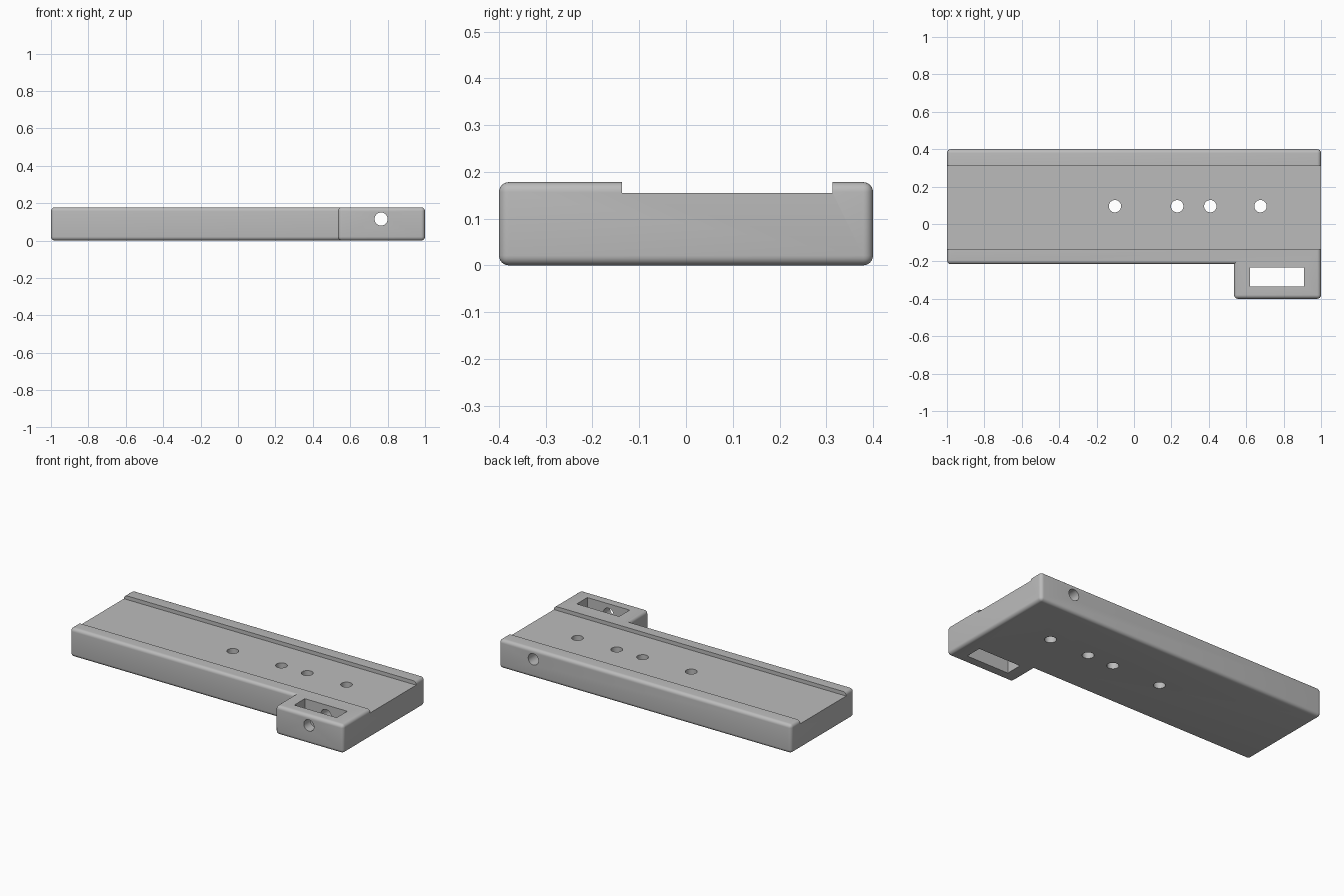
import bpy, bmesh, math
from mathutils import Matrix, Vector

if "Cube" in bpy.data.objects:
    bpy.data.objects.remove(bpy.data.objects["Cube"], do_unlink=True)

H = 0.178
HOLE_Y = 0.095

grey = bpy.data.materials.new("plain grey")
grey.use_nodes = True
COLOUR = (0.5, 0.5, 0.5, 1)
grey.diffuse_color = COLOUR
grey.node_tree.nodes["Principled BSDF"].inputs["Base Color"].default_value = COLOUR


def to_object(name, bm):
    mesh = bpy.data.meshes.new(name)
    bmesh.ops.recalc_face_normals(bm, faces=bm.faces)
    bm.to_mesh(mesh)
    bm.free()
    mesh.materials.append(grey)
    obj = bpy.data.objects.new(name, mesh)
    bpy.context.collection.objects.link(obj)
    return obj


def box_cutter(name, lo, hi):
    lo, hi = Vector(lo), Vector(hi)
    bm = bmesh.new()
    bmesh.ops.create_cube(bm, size=1, matrix=Matrix.Translation((lo + hi) / 2)
                          @ Matrix.Diagonal((*(hi - lo), 1)))
    return to_object(name, bm)


def drill(name, centre, radius, depth, axis="Z"):
    turn = Matrix.Rotation(math.pi / 2, 4, "X") if axis == "Y" else Matrix()
    bm = bmesh.new()
    bmesh.ops.create_cone(bm, cap_ends=True, segments=40, radius1=radius, radius2=radius,
                          depth=depth, matrix=Matrix.Translation(centre) @ turn)
    return to_object(name, bm)


# L-shaped plate with rounded outer edges and a sharp inner corner
outline = [(-1, -0.215), (0.535, -0.215), (0.535, -0.4), (1, -0.4), (1, 0.4), (-1, 0.4)]
bm = bmesh.new()
base = bm.faces.new([bm.verts.new((x, y, 0)) for x, y in outline])
top = bmesh.ops.extrude_face_region(bm, geom=[base])["geom"]
bmesh.ops.translate(bm, verts=[v for v in top if isinstance(v, bmesh.types.BMVert)], vec=(0, 0, H))
bmesh.ops.recalc_face_normals(bm, faces=bm.faces)
bmesh.ops.bevel(bm, geom=[e for e in bm.edges if e.is_convex], offset=0.021,
                offset_type="OFFSET", segments=6, profile=0.5, affect="EDGES")
plate = to_object("plate", bm)

# Channel, tab window, vertical screw holes and the long cross hole
cutters = [
    box_cutter("channel_cutter", (-1.1, -0.137, 0.155), (1.1, 0.313, 0.3)),
    box_cutter("window_cutter", (0.62, -0.335, -0.1), (0.91, -0.232, 0.3)),
    drill("cross_hole_cutter", (0.765, 0, 0.115), 0.035, 1.2, "Y"),
]
for i, x in enumerate((-0.102, 0.231, 0.408, 0.676)):
    cutters.append(drill(f"screw_hole_cutter_{i + 1}", (x, HOLE_Y, 0.1), 0.033, 0.6))

bpy.context.view_layer.objects.active = plate
plate.select_set(True)
for cutter in cutters:
    mod = plate.modifiers.new(cutter.name, "BOOLEAN")
    mod.operation, mod.solver, mod.object = "DIFFERENCE", "EXACT", cutter
    bpy.ops.object.modifier_apply(modifier=mod.name)
    bpy.data.objects.remove(cutter, do_unlink=True)

bpy.ops.object.shade_smooth_by_angle(angle=math.radians(30))
